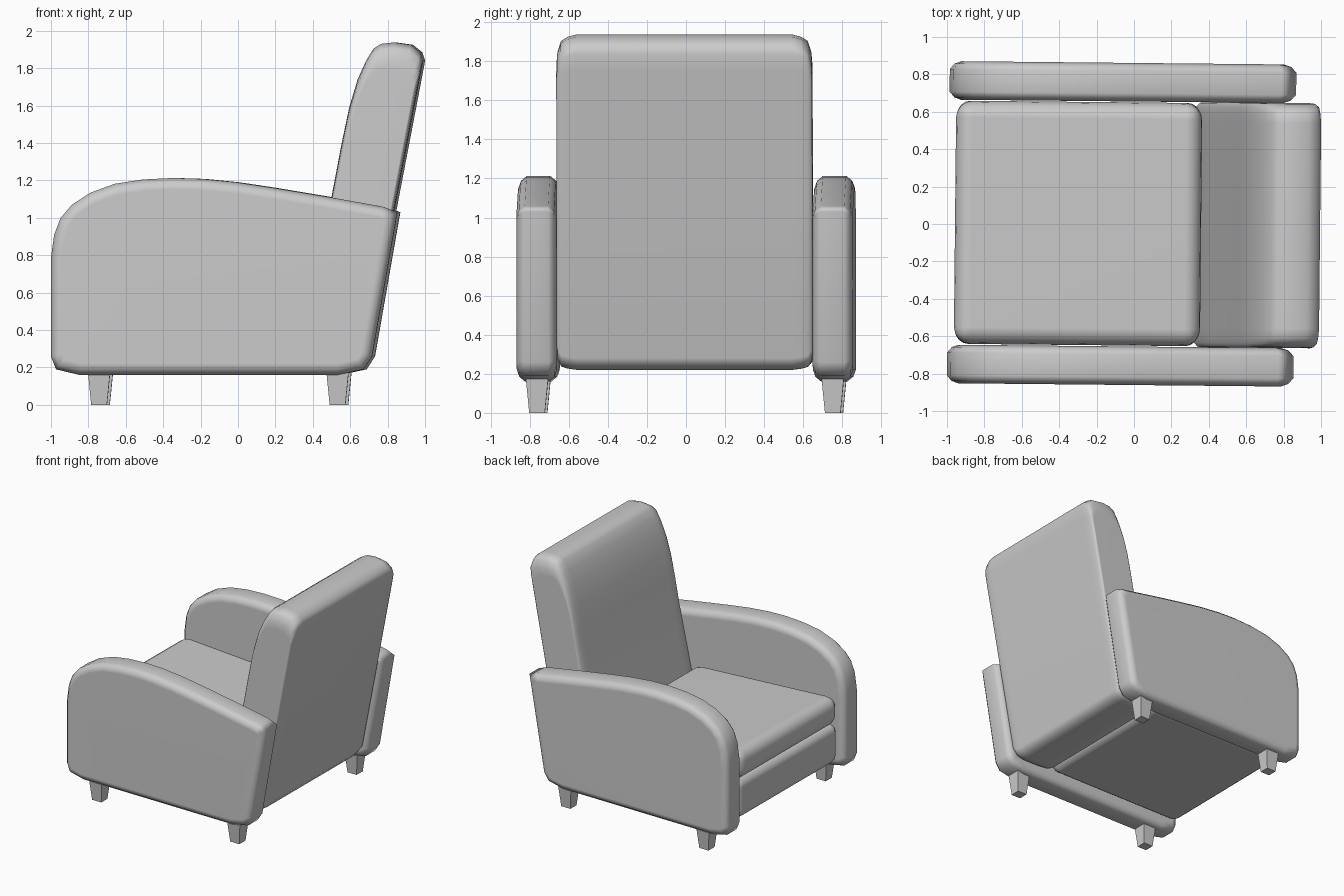
import bpy, bmesh
from mathutils import Vector

if "Cube" in bpy.data.objects:
    bpy.data.objects.remove(bpy.data.objects["Cube"])

TURN = -0.01  # the whole chair sits very slightly rotated


def inset(profile, d):
    """Move a counter-clockwise x-z profile inwards by d."""
    pts = [Vector(p) for p in profile]
    out = []
    for i, p in enumerate(pts):
        a = (p - pts[i - 1]).normalized()
        b = (pts[(i + 1) % len(pts)] - p).normalized()
        na, nb = Vector((-a.y, a.x)), Vector((-b.y, b.x))
        m = (na + nb).normalized()
        out.append(p + m * (d / max(m.dot(na), 0.5)))
    return out


def scaled(profile, s, centre):
    c = Vector(centre)
    return [c + (Vector(p) - c) * s for p in profile]


def loft(name, rings, smooth=True, bevel=0.0):
    """Skin a list of (y, x-z profile) rings and cap both ends."""
    bm = bmesh.new()
    loops = [[bm.verts.new((p[0], y, p[1])) for p in prof] for y, prof in rings]
    n = len(loops[0])
    for a, b in zip(loops, loops[1:]):
        for i in range(n):
            j = (i + 1) % n
            bm.faces.new((a[i], a[j], b[j], b[i]))
    bm.faces.new(loops[0])
    bm.faces.new(loops[-1])
    bmesh.ops.recalc_face_normals(bm, faces=bm.faces)
    mesh = bpy.data.meshes.new(name)
    bm.to_mesh(mesh)
    bm.free()
    ob = bpy.data.objects.new(name, mesh)
    bpy.context.collection.objects.link(ob)
    ob.rotation_euler.z = TURN
    if bevel:
        mod = ob.modifiers.new("round", 'BEVEL')
        mod.width = bevel
        mod.segments = 4
    if smooth:
        for f in mesh.polygons:
            f.use_smooth = True
        mod = ob.modifiers.new("normals", 'WEIGHTED_NORMAL')
        mod.keep_sharp = True
    return ob


# Arms: curved side profile with rounded rims
arm = [(-.993, .26), (-.965, .19), (-.84, .16), (.54, .16), (.68, .19),
       (.725, .26), (.86, 1.03), (.78, 1.06), (.5, 1.11), (.2, 1.16),
       (0, 1.19), (-.18, 1.208), (-.34, 1.213), (-.5, 1.205), (-.65, 1.182),
       (-.78, 1.135), (-.88, 1.07), (-.94, 1.0), (-.975, .91), (-.993, .78)]
rim = [(-.103, .06), (-.09, .025), (-.06, 0), (.06, 0), (.09, .025), (.103, .06)]
for side, name in ((1, "left_arm"), (-1, "right_arm")):
    loft(name, [(side * .758 + t, inset(arm, d)) for t, d in rim])

# Backrest: leaning slab, shrinking towards both sides
back = [(.32, .27), (.35, .23), (.45, .22), (.60, .22), (.66, .235), (.695, .28),
        (.84, 1.03), (.98, 1.76), (.995, 1.84), (.98, 1.885), (.93, 1.925),
        (.84, 1.938), (.77, 1.93), (.73, 1.905), (.69, 1.84), (.645, 1.74),
        (.60, 1.59), (.56, 1.40), (.505, 1.11), (.41, .68)]
edge = [(.655, .87), (.65, .92), (.632, .97), (.60, .988), (.55, 1)]
edge += [(-y, s) for y, s in reversed(edge)]
loft("backrest", [(y, scaled(back, s, (.62, .8))) for y, s in edge])

# Seat base and cushion
base = [(-.95, .23), (.32, .23), (.36, .50), (-.95, .56)]
loft("seat_base", [(-.65, base), (.65, base)], bevel=.07)
cushion = [(-.957, .55), (.35, .49), (.365, .71), (-.957, .79)]
loft("seat_cushion", [(-.65, cushion), (.65, cushion)], bevel=.09)

# Tapered square legs
for x, end in ((-.735, "front"), (.54, "back")):
    for y, side in ((.757, "left"), (-.757, "right")):
        rings = []
        for s in (-1, 1):
            rings.append((y + s * .05, [(x - .042, 0), (x + .042, 0),
                                        (x + .06, .18), (x - .06, .18)]))
        leg = loft(f"{end}_{side}_leg", rings, smooth=False)
        for v in leg.data.vertices:
            v.co.y = y + (v.co.y - y) * (.8 if v.co.z < .01 else 1.15)
